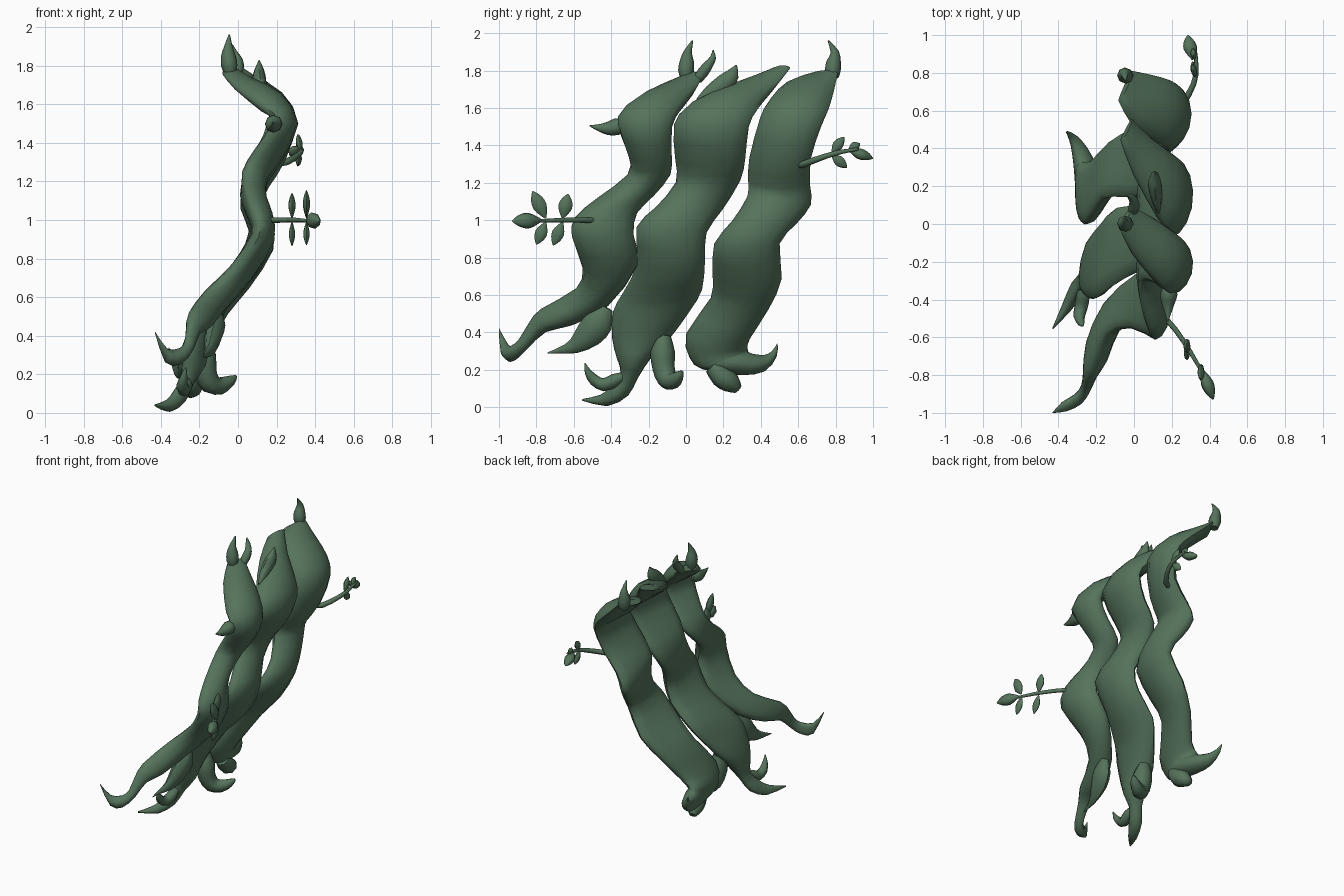
import bpy, bmesh, math
from mathutils import Vector as V

green = bpy.data.materials.new("moss green")
green.diffuse_color = (0.09, 0.17, 0.105, 1)


def smooth_path(secs):
    """Insert a Catmull-Rom midpoint between neighbouring sections."""
    out = []
    for i in range(len(secs) - 1):
        p = secs[max(i - 1, 0)], secs[i], secs[i + 1], secs[min(i + 2, len(secs) - 1)]
        out.append(secs[i])
        out.append(tuple((b + c) * .5625 - (a + d) * .0625 for a, b, c, d in zip(*p)))
    return out + [secs[-1]]


def loft(name, sections, sides, bow=0):
    """Skin elliptical rings given as (centre, half width, half depth)."""
    bm = bmesh.new()
    rings = []
    for c, u, v in smooth_path(sections):
        ring = []
        for i in range(sides):
            a = 2 * math.pi * i / sides
            s = math.sin(a)
            ring.append(bm.verts.new(c + u * math.cos(a) + v * (s + bow * (s * s - .5))))
        rings.append(ring)
    for a, b in zip(rings, rings[1:]):
        for i in range(sides):
            j = (i + 1) % sides
            bm.faces.new((a[i], a[j], b[j], b[i]))
    bm.faces.new(rings[0][::-1])
    bm.faces.new(rings[-1])
    bmesh.ops.recalc_face_normals(bm, faces=bm.faces)
    me = bpy.data.meshes.new(name)
    bm.to_mesh(me)
    bm.free()
    ob = bpy.data.objects.new(name, me)
    bpy.context.collection.objects.link(ob)
    me.materials.append(green)
    bpy.ops.object.select_all(action='DESELECT')
    ob.select_set(True)
    bpy.context.view_layer.objects.active = ob
    bpy.ops.object.shade_smooth_by_angle(angle=math.radians(60))
    return ob


def tangent(pts, i):
    return (pts[min(i + 1, len(pts) - 1)] - pts[max(i - 1, 0)]).normalized()


def strand(name, rows):
    """Wavy ribbon: rows of left edge y,z, right edge y,z, x left, (x right)."""
    left = [V((r[4], r[0], r[1])) for r in rows]
    right = [V((r[-1], r[2], r[3])) for r in rows]
    mid = [(a + b) / 2 for a, b in zip(left, right)]
    secs = []
    for i in range(len(rows)):
        u = (right[i] - left[i]) / 2
        n = tangent(mid, i).cross(u).normalized()  # faces +x
        depth = (.02, .045)[i] if i < 2 else min(0.065, u.length * 0.75)
        secs.append((mid[i], u, n * depth))
    loft(name, secs, 14, .4)


def tube(name, pts, radii, flat=1.0, normal=(1, 0, 0), sides=8):
    """Tapered tube along points; flat < 1 thins it along the normal."""
    pts = [V(p) for p in pts]
    n = V(normal)
    secs = []
    for i, p in enumerate(pts):
        t = tangent(pts, i)
        u = n.cross(t).normalized()
        secs.append((p, u * radii[i], t.cross(u) * radii[i] * flat))
    loft(name, secs, sides)


def leaf(name, a, b, width, normal, flat=0.45):
    a, b = V(a), V(b)
    k = [(0, .12), (.2, .6), (.45, 1), (.7, .85), (.9, .4), (1, .05)]
    tube(name, [a.lerp(b, t) for t, _ in k], [w * width / 2 for _, w in k], flat, normal)


# three wavy strands
strand("front_strand", [
    (-.01, 1.765, .09, 1.78, -.08, -.01), (-.155, 1.7, .04, 1.69, -.01, .09),
    (-.33, 1.6, -.03, 1.6, .14, .2), (-.37, 1.51, -.075, 1.5, .22, .25),
    (-.31, 1.34, -.08, 1.35, .11, .19), (-.315, 1.24, -.085, 1.24, .06, .1),
    (-.47, 1.12, -.17, 1.13, .09, .05), (-.59, 1.02, -.26, 1.04, .12, .08),
    (-.61, .91, -.28, .92, .12, .11), (-.555, .74, -.26, .75, 0, .03),
    (-.59, .63, -.42, .535, -.13), (-.78, .52, -.6, .44, -.21),
    (-.84, .45, -.75, .4, -.24), (-.89, .37, -.85, .31, -.26),
    (-.925, .335, -.92, .25, -.30), (-.96, .335, -.965, .26, -.37),
    (-.998, .42, -1, .415, -.43)])
strand("middle_strand", [
    (.44, 1.785, .555, 1.82, -.07, -.01), (.26, 1.72, .46, 1.7, 0, .09),
    (.02, 1.62, .38, 1.6, .14, .2), (-.065, 1.51, .335, 1.5, .22, .25),
    (-.06, 1.32, .315, 1.33, .1, .19), (-.055, 1.2, .29, 1.21, .06, .09),
    (-.16, 1.07, .2, 1.06, .1, .05), (-.265, .96, .11, .93, .12, .1),
    (-.26, .765, .1, .77, .02, .06), (-.34, .6, .085, .62, -.12, -.08),
    (-.39, .51, .02, .51, -.18, -.14), (-.395, .365, -.085, .365, -.22),
    (-.37, .26, -.18, .27, -.24), (-.35, .18, -.26, .15, -.27),
    (-.4, .11, -.31, .06, -.31), (-.46, .065, -.42, .005, -.36),
    (-.55, .045, -.555, .035, -.43)])
strand("back_strand", [
    (.65, 1.77, .81, 1.79, -.08, -.01), (.53, 1.73, .79, 1.7, -.01, .09),
    (.44, 1.64, .76, 1.6, .11, .2), (.395, 1.55, .72, 1.5, .2, .25),
    (.335, 1.33, .665, 1.33, .11, .22), (.33, 1.21, .66, 1.19, .06, .11),
    (.33, 1.13, .67, 1.085, .08, .06), (.25, 1, .59, .98, .12, .09),
    (.15, .87, .5, .87, .1, .12),
    (.14, .7, .51, .68, -.04, .02), (.13, .58, .44, .52, -.15, -.1),
    (0, .39, .34, .36, -.23, -.2), (.02, .26, .33, .31, -.26), (.09, .2, .34, .29, -.26),
    (.29, .17, .38, .28, -.28), (.42, .19, .425, .28, -.31),
    (.485, .27, .46, .3, -.34), (.49, .34, .487, .34, -.36)])

# horns along the tops and one on the front edge
horn = [.03, .042, .038, .022, .004]
for name, y, dy in (("front_horn", 0, .035), ("back_horn", .785, -.025)):
    tube(name, [(-.04, y, 1.76), (-.045, y, 1.8), (-.05, y + .005, 1.85),
                (-.05, y + .01, 1.9), (-.045, y + dy, 1.96)], horn)
tube("thin_horn", [(-.01, .06, 1.75), (.0, .09, 1.79), (.0, .12, 1.83), (-.02, .145, 1.87),
                   (-.03, .145, 1.91)], [.025, .03, .025, .016, .003])
tube("middle_horn", [(.13, .06, 1.64), (.12, .13, 1.68), (.11, .21, 1.735), (.11, .25, 1.78),
                     (.11, .27, 1.83)], [.01, .04, .05, .035, .003], .7)
tube("side_horn", [(.19, -.32, 1.51), (.185, -.37, 1.5), (.18, -.42, 1.49),
                   (.18, -.47, 1.495), (.18, -.515, 1.505)], [.03, .045, .035, .018, .003])

# roots and hooks at the feet
tube("front_root_leaf", [(-.1, -.42, .53), (-.11, -.46, .46), (-.13, -.52, .39),
                         (-.15, -.6, .325), (-.17, -.67, .305), (-.18, -.74, .29)],
     [.03, .075, .075, .04, .018, .003], .6)
tube("middle_small_hook", [(-.27, -.32, .17), (-.27, -.38, .145), (-.28, -.44, .12),
                           (-.29, -.49, .145), (-.28, -.525, .19), (-.27, -.54, .235)],
     [.02, .035, .035, .03, .018, .003])
tube("middle_root_hook", [(-.19, -.12, .38), (-.18, -.125, .3), (-.17, -.12, .21),
                          (-.14, -.1, .15), (-.09, -.07, .14), (-.04, -.04, .165), (-.01, -.02, .19)],
     [.04, .065, .06, .055, .045, .03, .008], normal=(1, -.9, 0.2))
tube("back_root", [(-.23, .14, .22), (-.23, .19, .165), (-.24, .24, .13), (-.25, .28, .095)],
     [.045, .06, .055, .025])

# twigs with leaves
tube("front_twig", [(.12, -.45, 1.0), (.22, -.56, 1.0), (.3, -.68, 1.0), (.37, -.8, .995)],
     [.015, .014, .012, .008])
leaf("front_twig_tip", (.36, -.77, 1), (.42, -.93, .995), .085, (.9, .4, .2), .8)
for x, y, up, dn, s in ((.28, -.66, 1.14, .865, .03), (.355, -.75, 1.155, .87, -.07)):
    leaf("front_twig_leaf_upper", (x, y, 1.01), (x, y + s, up), .075, (1, 0, 0), .5)
    leaf("front_twig_leaf_lower", (x, y, .99), (x, y - .05, dn), .065, (1, 0, 0), .5)
tube("back_twig", [(.17, .6, 1.29), (.25, .63, 1.3), (.315, .74, 1.34), (.33, .83, 1.365),
                   (.325, .92, 1.38)], [.015, .018, .015, .012, .008])
leaf("back_twig_tip", (.31, .87, 1.375), (.285, 1.0, 1.33), .075, (.3, 0, 1), .8)
leaf("back_twig_leaf_upper", (.325, .78, 1.36), (.31, .845, 1.445), .055, (1, 0, 0), .6)
leaf("back_twig_leaf_lower", (.32, .78, 1.35), (.31, .86, 1.28), .055, (1, 0, 0), .6)
leaf("back_twig_leaf_end", (.32, .87, 1.375), (.31, .93, 1.41), .05, (1, 0, 0), .6)
